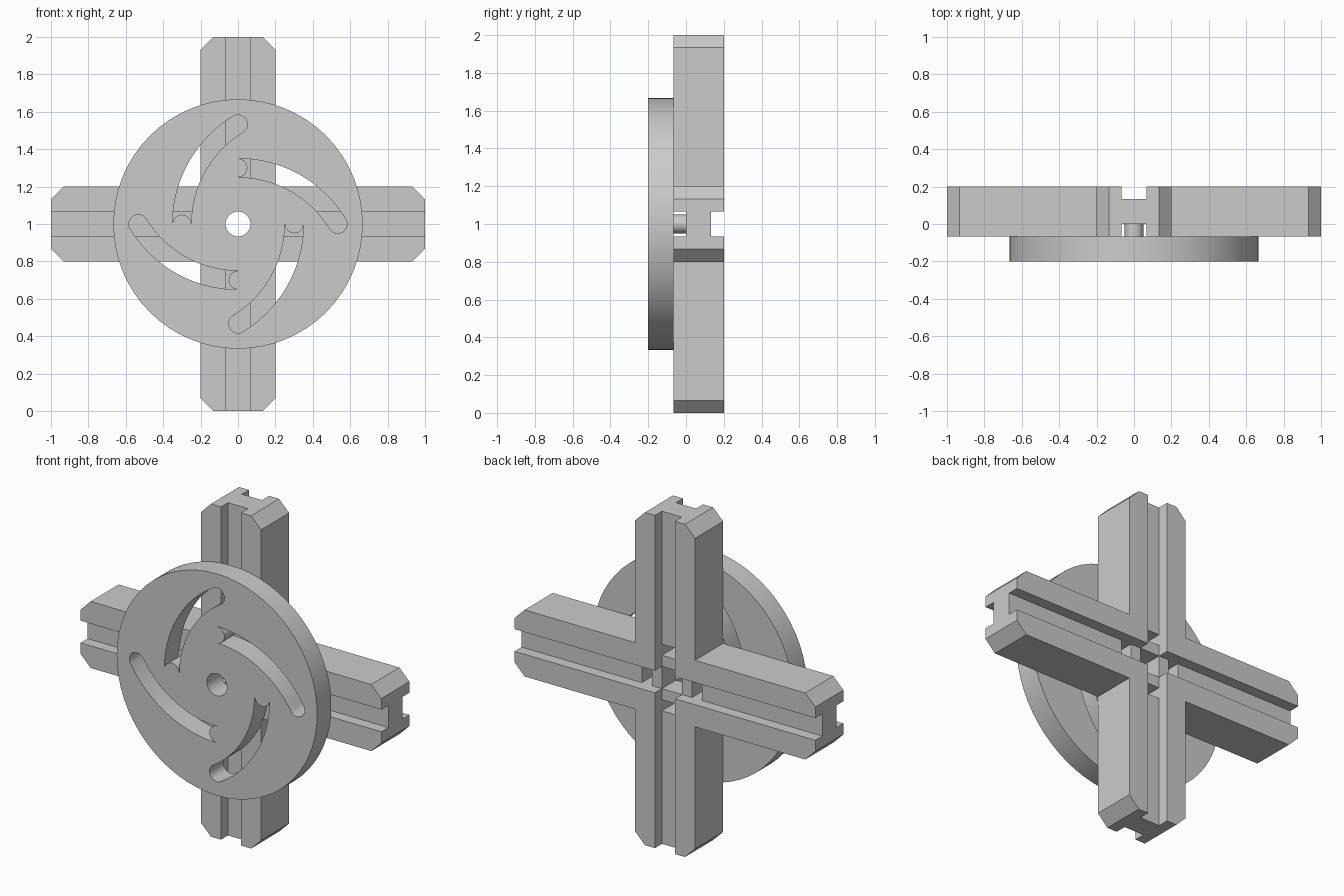
import bpy, bmesh, math

if "Cube" in bpy.data.objects:
    bpy.data.objects.remove(bpy.data.objects["Cube"])

U = 1 / 15                      # basic grid step of the design
CENTRE = (0, 0, 1)


def quarter_turn(p, n):
    # exact 90 degree turns in the x-z plane
    x, z = p
    for _ in range(n):
        x, z = -z, x
    return x, z


def prism(name, outline, y0, y1):
    # extrude an x-z outline between two depths
    bm = bmesh.new()
    front = [bm.verts.new((x, y0, z)) for x, z in outline]
    back = [bm.verts.new((x, y1, z)) for x, z in outline]
    bm.faces.new(front)
    bm.faces.new(back[::-1])
    n = len(outline)
    for i in range(n):
        j = (i + 1) % n
        bm.faces.new((front[j], front[i], back[i], back[j]))
    bmesh.ops.recalc_face_normals(bm, faces=bm.faces)
    mesh = bpy.data.meshes.new(name)
    bm.to_mesh(mesh)
    bm.free()
    ob = bpy.data.objects.new(name, mesh)
    bpy.context.collection.objects.link(ob)
    ob.location = CENTRE
    return ob


def cross_outline(half, reach, chamfer=0):
    arm = [(half, half), (half, reach)]
    if chamfer:
        arm = [(half, half), (half, reach - chamfer), (half - chamfer, reach),
               (chamfer - half, reach), (-half, reach - chamfer)]
    else:
        arm.append((-half, reach))
    return [quarter_turn(p, n) for n in range(4) for p in arm]


def rect(x0, x1, z0, z1):
    return [(x0, z0), (x1, z0), (x1, z1), (x0, z1)]


def circle(r, n, cx=0, cz=0):
    return [(cx + r * math.cos(math.tau * i / n), cz + r * math.sin(math.tau * i / n))
            for i in range(n)]


def bake(ob):
    # replace an object's mesh by its evaluated result
    bpy.context.view_layer.update()
    dg = bpy.context.evaluated_depsgraph_get()
    mesh = bpy.data.meshes.new_from_object(ob.evaluated_get(dg))
    ob.modifiers.clear()
    ob.data = mesh


def smooth(ob):
    bpy.ops.object.select_all(action='DESELECT')
    ob.select_set(True)
    bpy.context.view_layer.objects.active = ob
    bpy.ops.object.shade_smooth_by_angle(angle=math.radians(30))


# Cross-shaped rail, with guide channels front and back and openings in the web
rail = prism("cross_rail", cross_outline(3 * U, 1, U), -U, 3 * U)
cutters = [
    prism("front_channel_cutter", cross_outline(U, 1.2), -0.2, 0),
    prism("back_channel_cutter", cross_outline(U, 1.2), 2 * U, 0.4),
    prism("hub_hole_cutter", rect(-U, U, -U, U), -0.03, 0.16),
]
for n in range(4):
    gap = [quarter_turn(p, n) for p in rect(2 * U, 3 * U, -U, U)]
    cutters.append(prism("web_gap_cutter", gap, -0.03, 0.16))
for c in cutters:
    c.hide_render = True
    mod = rail.modifiers.new(c.name, 'BOOLEAN')
    mod.operation = 'DIFFERENCE'
    mod.solver = 'EXACT'
    mod.object = c
bake(rail)
for c in cutters:
    bpy.data.objects.remove(c, do_unlink=True)

# Curved slot: an arc from the pin to a round outer end
PIN, W, TIP = 0.3, 0.05, 0.533
R = (TIP ** 2 + PIN ** 2) / (2 * PIN)
cz = PIN - R
sweep = math.atan2(TIP, -cz)
if sweep < 0:
    sweep += math.pi
STEPS = 20


def arc(r):
    return [(r * math.sin(sweep * i / STEPS), cz + r * math.cos(sweep * i / STEPS))
            for i in range(STEPS + 1)]


cap = [(TIP + W * math.sin(sweep + math.pi * i / 10),
        W * math.cos(sweep + math.pi * i / 10)) for i in range(1, 10)]
slot = arc(R + W) + cap + arc(R - W)[::-1]

# Slotted disc: filled flat profile with holes, given thickness
loops = [circle(10 * U, 64), circle(U, 32)]
loops += [[quarter_turn(p, n) for p in slot] for n in range(4)]
cu = bpy.data.curves.new("disc_profile", 'CURVE')
cu.dimensions = '2D'
cu.fill_mode = 'BOTH'
cu.extrude = U
for pts in loops:
    sp = cu.splines.new('POLY')
    sp.points.add(len(pts) - 1)
    for p, (x, z) in zip(sp.points, pts):
        p.co = (x, z, 0, 1)
    sp.use_cyclic_u = True
profile = bpy.data.objects.new("disc_profile", cu)
bpy.context.collection.objects.link(profile)
bpy.context.view_layer.update()
dg = bpy.context.evaluated_depsgraph_get()
mesh = bpy.data.meshes.new_from_object(profile.evaluated_get(dg))
bpy.data.objects.remove(profile, do_unlink=True)
bm = bmesh.new()
bm.from_mesh(mesh)
bmesh.ops.remove_doubles(bm, verts=bm.verts, dist=1e-5)
bmesh.ops.recalc_face_normals(bm, faces=bm.faces)
bm.to_mesh(mesh)
bm.free()
disc = bpy.data.objects.new("slotted_disc", mesh)
bpy.context.collection.objects.link(disc)
disc.rotation_euler = (math.pi / 2, 0, 0)
disc.location = (0, -2 * U, 1)
smooth(disc)

# Guide pins at the inner slot ends, reaching into the front channels
for n in range(4):
    x, z = quarter_turn((0, PIN), n)
    smooth(prism(f"guide_pin_{n + 1}", circle(W, 24, x, z), -3 * U, 0))
